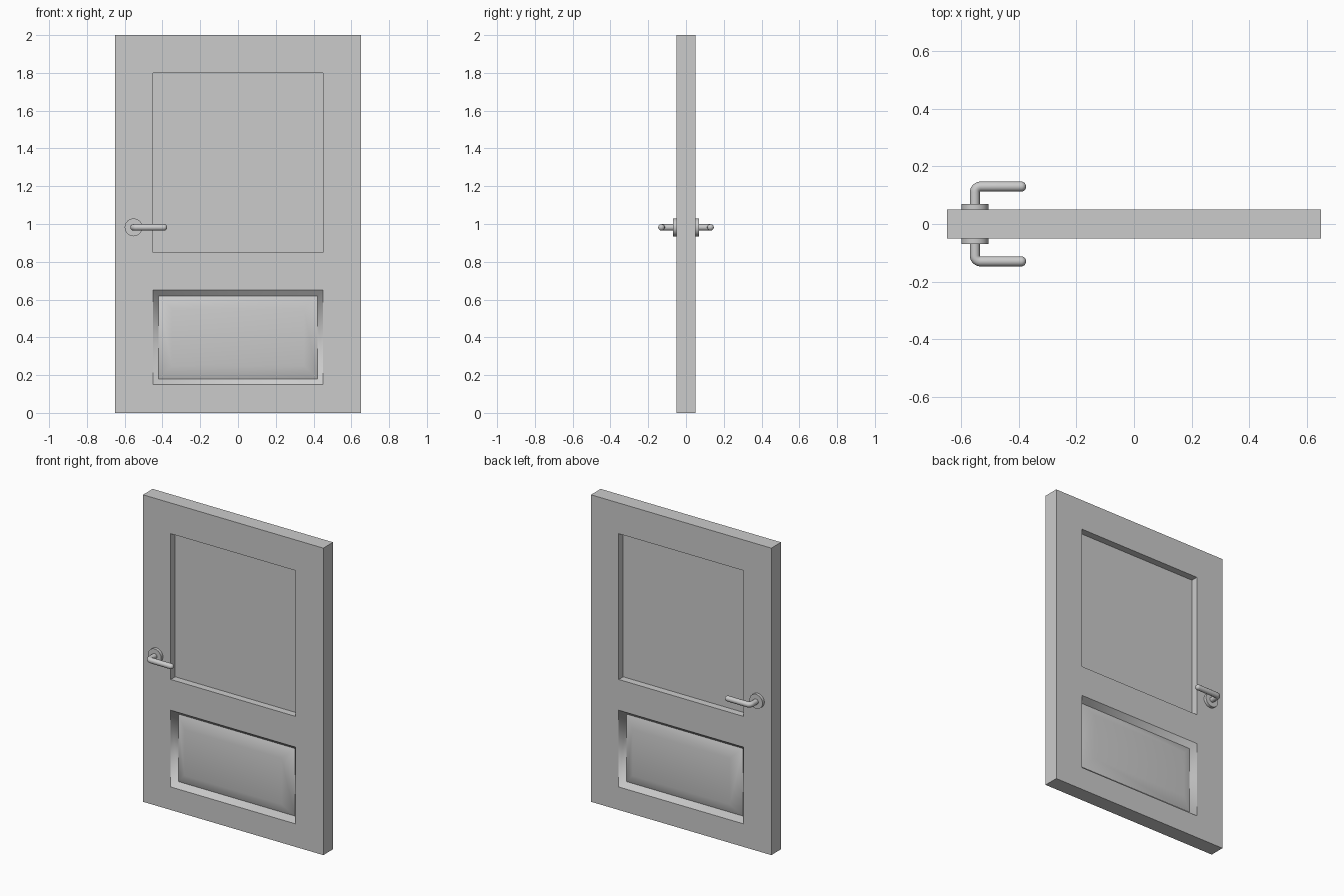
import bpy, bmesh, math

if "Cube" in bpy.data.objects:
    bpy.data.objects.remove(bpy.data.objects["Cube"])

def add_object(name, data):
    ob = bpy.data.objects.new(name, data)
    bpy.context.collection.objects.link(ob)
    return ob

def mesh_object(name, bm):
    me = bpy.data.meshes.new(name)
    bm.to_mesh(me)
    bm.free()
    return add_object(name, me)

# Door leaf: front half as a grid of cells, mirrored to the back
T = 0.05
xs = [-0.65, -0.45, 0.45, 0.65]
zs = [0, 0.15, 0.65, 0.85, 1.8, 2.0]
bm = bmesh.new()
grid = [[bm.verts.new((x, -T, z)) for x in xs] for z in zs]
cells = {}
for r in range(len(zs) - 1):
    for c in range(len(xs) - 1):
        if (r, c) != (3, 1):          # upper opening stays empty
            cells[r, c] = bm.faces.new((grid[r][c], grid[r][c + 1],
                                        grid[r + 1][c + 1], grid[r + 1][c]))
bm.normal_update()

# Outer edges and window reveal run back to the middle of the door
rim = [e for e in bm.edges if e.is_boundary]
ext = bmesh.ops.extrude_edge_only(bm, edges=rim)["geom"]
for v in ext:
    if isinstance(v, bmesh.types.BMVert):
        v.co.y = 0

# Lower panel: sunk moulding, then a raised field
panel = cells[1, 1]
rings = []
for width, depth in ((0.03, -0.035), (0.07, 0.035)):
    ret = bmesh.ops.inset_individual(bm, faces=[panel], thickness=width,
                                     depth=depth, use_even_offset=True)
    rings.append(set(f for f in ret["faces"] if f != panel))
bmesh.ops.recalc_face_normals(bm, faces=bm.faces)

# Smooth shading, sharp edges except at the panel mitres
for f in bm.faces:
    f.smooth = True
for e in bm.edges:
    mitre = any(all(f in ring for f in e.link_faces) for ring in rings)
    e.smooth = mitre or e.calc_face_angle(0) < math.radians(30)
leaf = mesh_object("door_leaf", bm)
mirror = leaf.modifiers.new("Mirror", 'MIRROR')
mirror.use_axis = (False, True, False)
leaf.modifiers.new("Weighted", 'WEIGHTED_NORMAL').keep_sharp = True

# Window pane
bm = bmesh.new()
bmesh.ops.create_cube(bm, size=1)
bmesh.ops.scale(bm, vec=(0.9, 0.008, 0.95), verts=bm.verts)
mesh_object("window_pane", bm).location = (0, 0, 1.325)

# Handles: round plate and bent lever on each side
HX, HZ, REACH, BEND, R = -0.553, 0.982, 0.13, 0.02, 0.0175

def lever_path():
    pts = [(HX, 0.045, 1)]
    for i in range(7):
        a = math.radians(15 * i)
        pts.append((HX + BEND * (1 - math.cos(a)),
                    REACH - BEND + BEND * math.sin(a), 1))
    for i in range(7):                # rounded tip
        a = math.radians(14.5 * i)
        pts.append((-0.375 - R + R * math.sin(a), REACH, math.cos(a)))
    return pts

for side, label in ((-1, "front"), (1, "back")):
    bpy.ops.mesh.primitive_cylinder_add(vertices=32, radius=0.047, depth=0.02,
                                        location=(HX, side * 0.059, HZ),
                                        rotation=(math.pi / 2, 0, 0))
    plate = bpy.context.object
    plate.name = label + "_handle_plate"
    bpy.ops.object.shade_smooth_by_angle(angle=math.radians(40))

    cu = bpy.data.curves.new(label + "_lever", 'CURVE')
    cu.dimensions = '3D'
    cu.bevel_depth = R
    cu.bevel_resolution = 4
    cu.use_fill_caps = True
    path = lever_path()
    sp = cu.splines.new('POLY')
    sp.points.add(len(path) - 1)
    for p, (x, y, rad) in zip(sp.points, path):
        p.co = (x, side * y, HZ, 1)
        p.radius = rad
    sp.use_smooth = True
    add_object(label + "_lever", cu)
